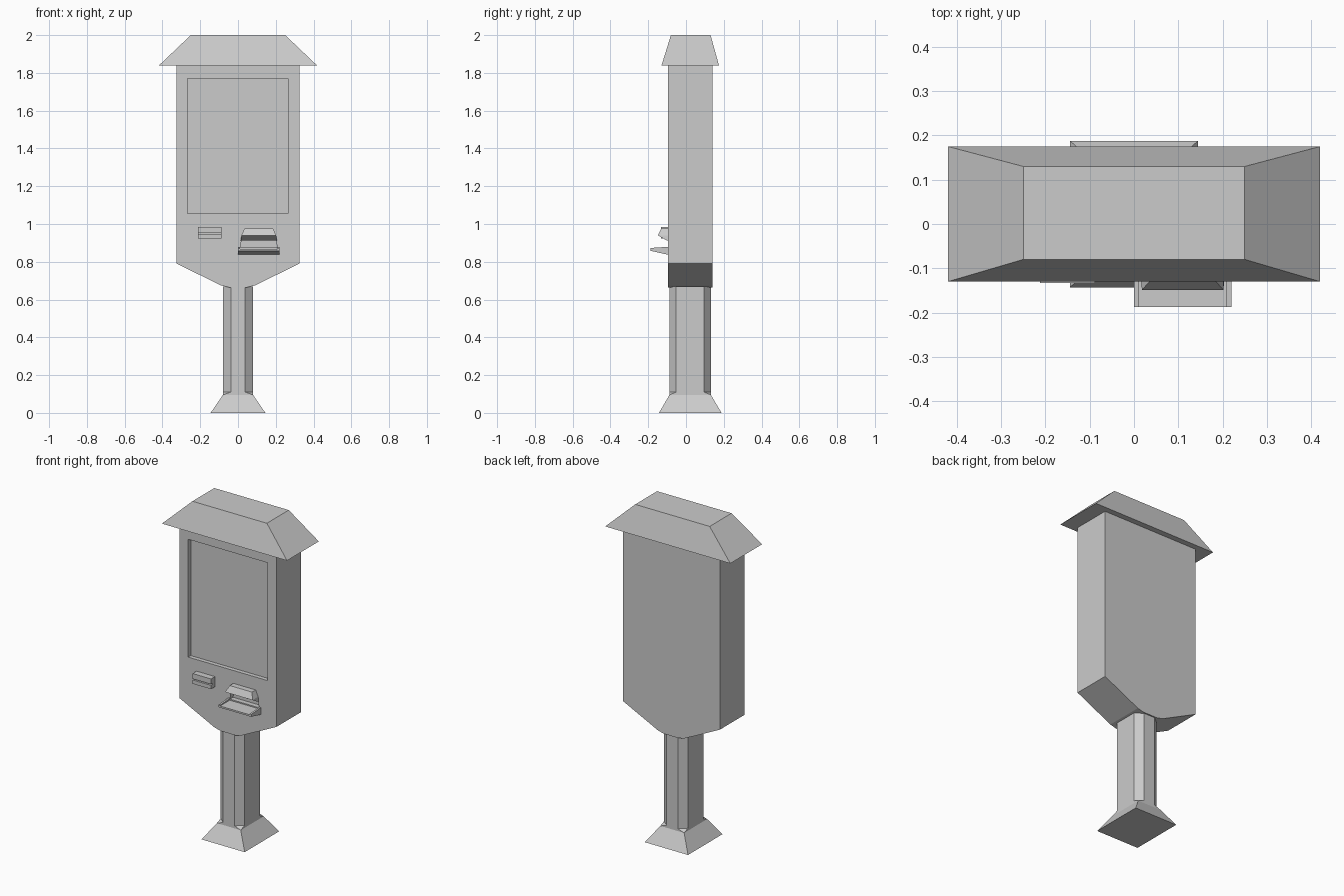
import bpy, bmesh

if "Cube" in bpy.data.objects:
    bpy.data.objects.remove(bpy.data.objects["Cube"], do_unlink=True)

GREY = (0.6, 0.6, 0.6, 1)
grey = bpy.data.materials.new("plain grey")
grey.use_nodes = True
grey.diffuse_color = GREY
grey.node_tree.nodes["Principled BSDF"].inputs["Base Color"].default_value = GREY


def loft(name, rings):
    """Closed solid skinned through rings of equal point count."""
    bm = bmesh.new()
    loops = [[bm.verts.new(p) for p in ring] for ring in rings]
    for a, b in zip(loops, loops[1:]):
        for i in range(len(a)):
            j = (i + 1) % len(a)
            bm.faces.new((a[i], a[j], b[j], b[i]))
    bm.faces.new(loops[0])
    bm.faces.new(loops[-1])
    bmesh.ops.remove_doubles(bm, verts=bm.verts, dist=1e-5)
    bmesh.ops.recalc_face_normals(bm, faces=bm.faces)
    mesh = bpy.data.meshes.new(name)
    bm.to_mesh(mesh)
    bm.free()
    mesh.materials.append(grey)
    obj = bpy.data.objects.new(name, mesh)
    bpy.context.collection.objects.link(obj)
    return obj


def rect(x0, x1, y0, y1, z):
    return [(x0, y0, z), (x1, y0, z), (x1, y1, z), (x0, y1, z)]


def octagon(x, y0, y1, cx, cy, z):
    return [(cx - x, y0, z), (x - cx, y0, z), (x, y0 + cy, z), (x, y1 - cy, z),
            (x - cx, y1, z), (cx - x, y1, z), (-x, y1 - cy, z), (-x, y0 + cy, z)]


def side_profile(name, points, x0, x1):
    """Extrude a (y, z) profile across x."""
    return loft(name, [[(x, y, z) for y, z in points] for x in (x0, x1)])


def cut(target, cutter):
    mod = target.modifiers.new("recess", 'BOOLEAN')
    mod.operation = 'DIFFERENCE'
    mod.solver = 'EXACT'
    mod.object = cutter
    cutter.hide_render = True
    cutter.hide_set(True)
    cutter.display_type = 'WIRE'


# Cabinet with tapered lower end
half = [(0.325, 1.84), (0.325, 0.79), (0.09, 0.675), (0.05, 0.665)]
outline = half + [(-x, z) for x, z in reversed(half)]
cabinet = loft("cabinet", [[(x, y, z) for x, z in outline] for y in (-0.095, 0.14)])
cut(cabinet, loft("screen_cutter", [rect(-0.268, 0.265, -0.2, -0.07, z) for z in (1.055, 1.77)]))
cut(cabinet, loft("dispenser_cutter", [rect(0.012, 0.208, -0.2, -0.065, 0.875),
                                       rect(0.022, 0.198, -0.2, -0.065, 0.93)]))

# Hipped roof
loft("roof", [rect(-0.42, 0.42, -0.13, 0.175, 1.838), rect(-0.25, 0.25, -0.08, 0.13, 2.0)])

# Chamfered post and flared foot
loft("post", [octagon(0.08, -0.088, 0.132, 0.042, 0.036, z) for z in (0.1, 0.668)])
loft("foot", [octagon(0.145, -0.143, 0.188, 0, 0, 0),
              octagon(0.08, -0.088, 0.132, 0, 0, 0.095),
              octagon(0.08, -0.088, 0.132, 0.042, 0.036, 0.11)])

# Card reader: two stacked lips with a thin slot between them
for name, z0, z1 in (("lower_card_lip", 0.923, 0.946), ("upper_card_lip", 0.953, 0.985)):
    loft(name, [rect(-0.212, -0.088, -0.133, -0.09, z) for z in (z0, z1)])
loft("card_slot_back", [rect(-0.212, -0.088, -0.118, -0.09, z) for z in (0.94, 0.96)])

# Ticket hood and tray
loft("ticket_hood", [rect(0.014, 0.206, -0.1, -0.085, 0.912),
                     rect(0.018, 0.202, -0.149, -0.085, 0.94),
                     rect(0.035, 0.185, -0.13, -0.085, 0.977)])
side_profile("ticket_tray", [(-0.085, 0.835), (-0.187, 0.858), (-0.187, 0.868), (-0.085, 0.868)], 0, 0.22)
for name, x in (("right_tray_rim", 0), ("left_tray_rim", 0.209)):
    side_profile(name, [(-0.085, 0.86), (-0.187, 0.86), (-0.187, 0.873), (-0.085, 0.88)], x, x + 0.011)
